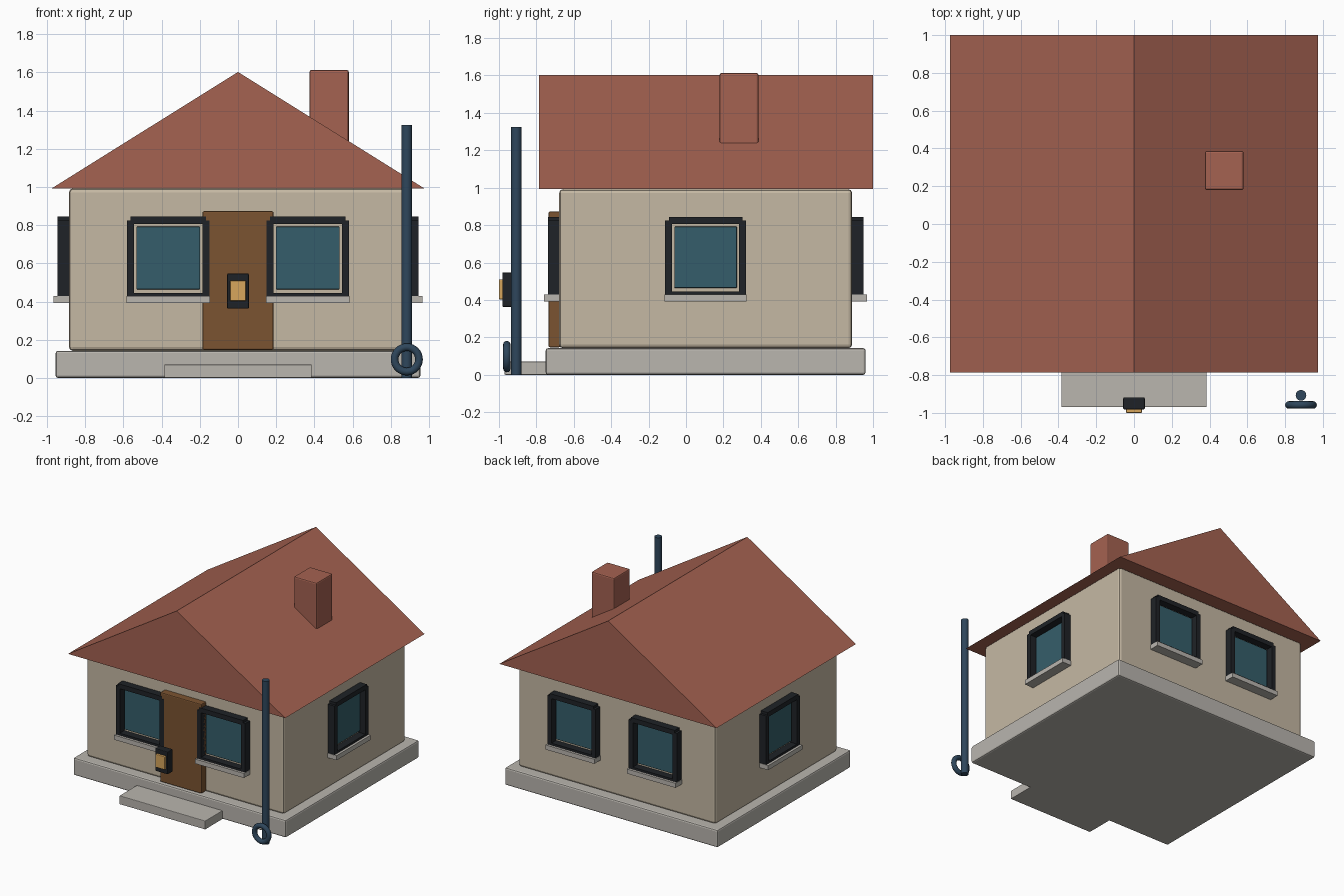
import bpy, bmesh, math
from mathutils import Matrix, Vector

if "Cube" in bpy.data.objects:
    bpy.data.objects.remove(bpy.data.objects["Cube"])

CY = 0.105                      # centre of the house in y
WX, WY = 0.885, 0.783           # half sizes of the walls


def mat(name, rgb):
    m = bpy.data.materials.new(name)
    m.diffuse_color = tuple((c / 255) ** 2.2 for c in rgb) + (1,)
    m.use_nodes = True
    m.node_tree.nodes["Principled BSDF"].inputs["Base Color"].default_value = m.diffuse_color
    return m


STONE = mat("stone", (184, 180, 173))
WALL = mat("plaster", (196, 183, 162))
TILE = mat("tile", (163, 98, 82))
WOOD = mat("wood", (122, 84, 52))
DARK = mat("dark_frame", (36, 39, 43))
GLASS = mat("glass", (56, 94, 106))
METAL = mat("blue_metal", (50, 72, 92))
LIGHT = mat("lamp_glow", (214, 164, 92))


def finish(name, bm, material, matrix=None):
    me = bpy.data.meshes.new(name)
    bmesh.ops.recalc_face_normals(bm, faces=bm.faces)
    bm.to_mesh(me)
    bm.free()
    me.materials.append(material)
    ob = bpy.data.objects.new(name, me)
    bpy.context.collection.objects.link(ob)
    if matrix:
        ob.matrix_world = matrix
    return ob


def box(name, x, y, z, material, bevel=0.0, matrix=None):
    """Box from (min, max) ranges, with optional rounded edges."""
    bm = bmesh.new()
    bmesh.ops.create_cube(bm, size=1)
    for v in bm.verts:
        v.co = Vector(((r[0] + r[1]) / 2 + c * (r[1] - r[0])
                       for r, c in zip((x, y, z), v.co)))
    ob = finish(name, bm, material, matrix)
    if bevel:
        b = ob.modifiers.new("bevel", 'BEVEL')
        b.width, b.segments = bevel, 2
    return ob


def smooth(ob):
    bpy.ops.object.select_all(action='DESELECT')
    ob.select_set(True)
    bpy.context.view_layer.objects.active = ob
    bpy.ops.object.shade_smooth_by_angle(angle=math.radians(40))


# base, step and walls
box("plinth", (-.955, .955), (CY - .855, CY + .855), (0, .142), STONE, .012)
box("front_step", (-.385, .385), (-.97, -.7), (0, .07), STONE, .004)
box("walls", (-WX, WX), (CY - WY, CY + WY), (.142, .992), WALL, .02)

# gable roof: triangle profile pushed back along y
bm = bmesh.new()
tri = bm.faces.new([bm.verts.new(p) for p in
                    ((-.975, -.787, .993), (.975, -.787, .993), (0, -.787, 1.602))])
ext = bmesh.ops.extrude_face_region(bm, geom=[tri], use_keep_orig=True)
bmesh.ops.translate(bm, vec=(0, 1.787, 0),
                    verts=[g for g in ext["geom"] if isinstance(g, bmesh.types.BMVert)])
finish("roof", bm, TILE)
box("chimney", (.375, .58), (.18, .387), (1.1, 1.613), TILE, .01)

# door
box("door", (-.186, .186), (-.735, -.67), (.147, .873), WOOD, .008)


def window(name, place):
    """Window on the local plane y = 0, facing -y."""
    box(name + "_glass", (-.167, .167), (-.02, .01), (.464, .792), GLASS, .004, place)
    for side, s in (("left", -1), ("right", 1)):
        box(f"{name}_{side}_jamb", sorted((s * .179, s * .216)), (-.06, .01),
            (.425, .824), DARK, 0, place)
    box(name + "_head", (-.197, .197), (-.06, .01), (.806, .844), DARK, 0, place)
    box(name + "_bottom_rail", (-.197, .197), (-.06, .01), (.41, .445), DARK, 0, place)
    box(name + "_sill", (-.219, .219), (-.08, .01), (.391, .428), STONE, 0, place)


# windows: two at front and back, one on each side
for label, turn, depth, offsets in (("front", 0, WY, (-.365, .365)),
                                    ("right", 90, WX, (0,)),
                                    ("back", 180, WY, (-.365, .365)),
                                    ("left", 270, WX, (0,))):
    for i, off in enumerate(offsets):
        place = (Matrix.Translation((0, CY, 0))
                 @ Matrix.Rotation(math.radians(turn), 4, 'Z')
                 @ Matrix.Translation((off, -depth, 0)))
        window(f"{label}_window_{i + 1}", place)

# lantern in front of the door
box("lantern_case", (-.057, .057), (-.982, -.918), (.363, .547), DARK, .006)
box("lantern_glow", (-.042, .042), (-1.0, -.96), (.403, .51), LIGHT, .005)

# pole and ring at the front corner
bpy.ops.mesh.primitive_cylinder_add(vertices=20, radius=.028, depth=1.325,
                                    location=(.884, -.907, .6625))
pole = bpy.context.object
pole.name = "pole"
bpy.ops.mesh.primitive_torus_add(major_radius=.064, minor_radius=.02,
                                 major_segments=32, minor_segments=12,
                                 location=(.884, -.958, .097),
                                 rotation=(math.pi / 2, 0, 0))
ring = bpy.context.object
ring.name = "pole_ring"
for ob in (pole, ring):
    ob.data.materials.append(METAL)
    smooth(ob)
